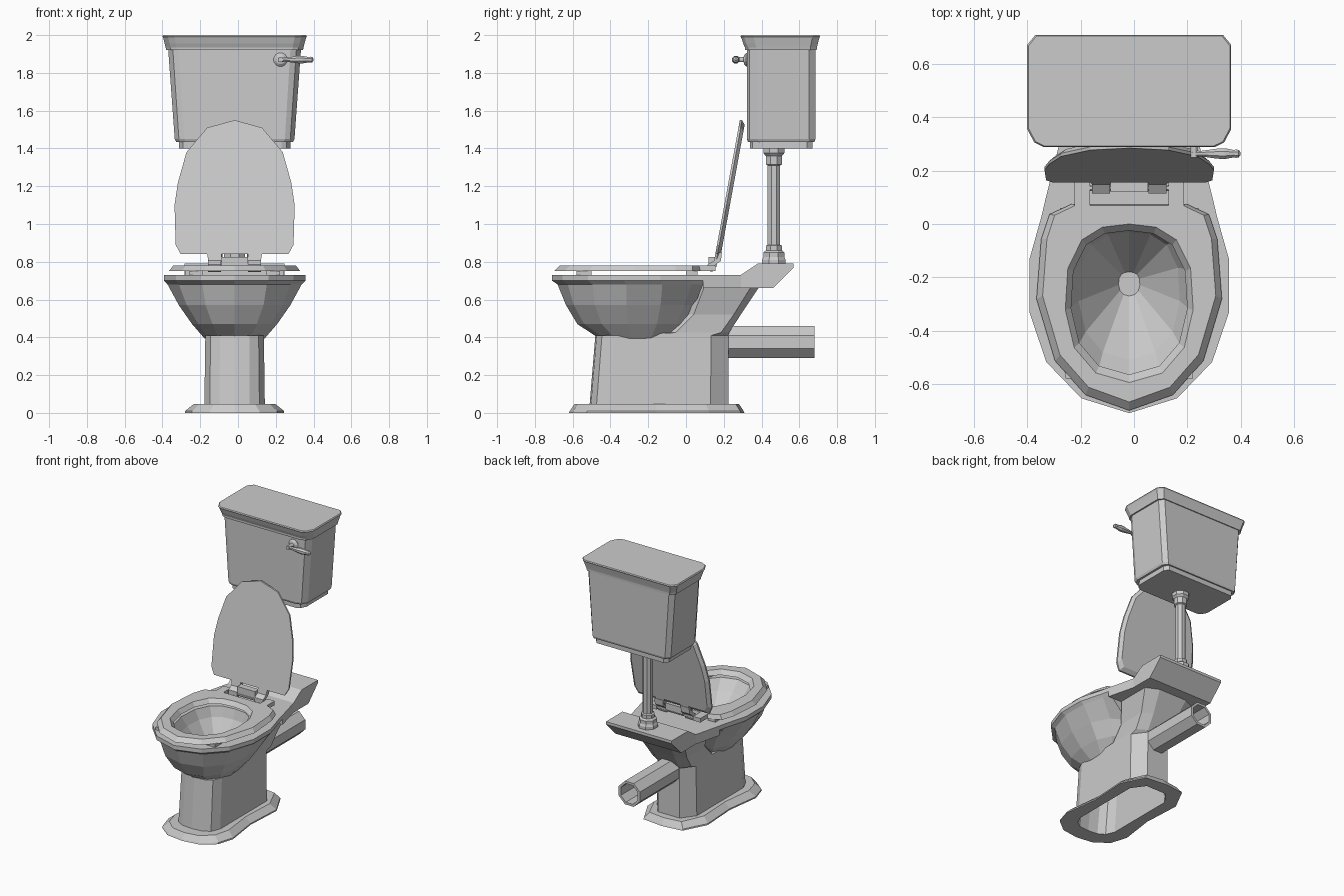
import bpy, bmesh, math
from mathutils import Vector

CX = -0.018  # symmetry plane (the lever shifts the bounds)


def loft(name, rings, caps=True, closed=False):
    bm = bmesh.new()
    rows = [[bm.verts.new(p) for p in r] for r in rings]
    pairs = list(zip(rows, rows[1:])) + ([(rows[-1], rows[0])] if closed else [])
    for a, b in pairs:
        n = len(a)
        for i in range(n):
            bm.faces.new((a[i], a[(i + 1) % n], b[(i + 1) % n], b[i]))
    if caps and not closed:
        bm.faces.new(rows[0])
        bm.faces.new(rows[-1])
    bmesh.ops.recalc_face_normals(bm, faces=bm.faces)
    me = bpy.data.meshes.new(name)
    bm.to_mesh(me)
    bm.free()
    ob = bpy.data.objects.new(name, me)
    bpy.context.collection.objects.link(ob)
    return ob


def mirror(half):
    # half outline from x=0 to x=0, completed on the left side
    return half + [(-x, y) for x, y in half[-2:0:-1]]


def ring(half, z, hw, yf, yb):
    return [(CX + x * hw, yf + t * (yb - yf), z) for x, t in mirror(half)]


def box(name, x0, x1, y0, y1, z0, z1):
    sq = [(x0, y0), (x1, y0), (x1, y1), (x0, y1)]
    return loft(name, [[(x, y, z) for x, y in sq] for z in (z0, z1)])


def lathe(name, prof, origin, axis, n=8):
    # prof: (radius, distance along axis)
    o, rings = Vector(origin), []
    for r, d in prof:
        row = []
        for i in range(n):
            a = 2 * math.pi * (i + .5) / n
            u, v = r * math.cos(a), r * math.sin(a)
            p = {'x': (d, u, v), 'y': (u, d, v), 'z': (u, v, d)}[axis]
            row.append(o + Vector(p))
        rings.append(row)
    return loft(name, rings)


# Pedestal with spreading foot, hollow underneath
PED = [(0, 0), (.5, .01), (.82, .05), (1, .14), (1, .5), (1, .87), (.55, 1), (0, 1)]
FOOT = [(0, 0), (.5, .02), (.86, .1), (1, .23), (.87, .5), (.93, .8), (.6, .98), (0, 1)]
loft("pedestal", [
    ring(PED, .36, .14, -.45, .20), ring(PED, 0, .15, -.50, .21),
    ring(FOOT, 0, .262, -.62, .31), ring(FOOT, .01, .262, -.615, .305),
    ring(FOOT, .048, .215, -.59, .28), ring(PED, .048, .16, -.51, .225),
    ring(PED, .41, .155, -.48, .225), ring(PED, .425, .155, -.10, .228),
    ring(PED, .52, .165, 0, .29), ring(PED, .67, .21, .05, .39)])

# Bowl: outer shell, rim and inner basin
RIM = [(0, 0), (.48, .07), (.83, .24), (1, .475), (1, .72), (.88, .92), (.84, 1), (0, 1)]
RND = [(0, 0), (.52, .06), (.86, .22), (1, .46), (.96, .72), (.74, .9), (.42, .98), (0, 1)]
loft("bowl", [
    ring(RND, .37, .10, -.34, -.14), ring(RND, .395, .16, -.46, -.08),
    ring(RND, .47, .225, -.575, .01), ring(RND, .57, .295, -.635, .06),
    ring(RIM, .68, .355, -.68, .09), ring(RIM, .70, .375, -.71, .09),
    ring(RIM, .73, .375, -.71, .09), ring(RND, .73, .22, -.575, -.01),
    ring(RND, .66, .19, -.51, -.03), ring(RND, .43, .04, -.27, -.18)])

# Rear shelf, stepped up behind the lid
loft("rear_shelf", [[(CX + sx * hw, y, z) for sx, z in ((-1, b), (1, b), (1, t), (-1, t))]
     for y, hw, b, t in ((.09, .315, .66, .73), (.29, .265, .66, .73), (.38, .265, .66, .79),
                         (.46, .265, .66, .79), (.57, .265, .77, .79))])

# Waste pipe with open end
lathe("waste_pipe", [(.092, .12), (.092, .68), (.074, .68), (.074, .3)], (CX, 0, .375), 'y')

# Seat ring with bevelled edge, tabs and bumpers
SEAT = [(0, 0), (.47, .075), (.8, .24), (1, .54), (.95, .83), (.86, .95), (.62, 1), (0, 1)]
loft("seat", [
    ring(SEAT, .75, .348, -.70, .075), ring(SEAT, .78, .325, -.668, .07),
    ring(RND, .78, .24, -.595, 0), ring(RND, .75, .218, -.565, -.025)], closed=True)
for s, side in ((-1, "left"), (1, "right")):
    def span(a, b):
        return sorted((CX + s * a, CX + s * b))
    box(side + "_seat_tab", *span(.148, .206), .05, .155, .75, .78)
    box(side + "_front_bumper", *span(.17, .24), -.58, -.50, .728, .752)
    box(side + "_rear_bumper", *span(.2, .26), 0, .06, .728, .752)
    # Angled lid hinge arms
    x0, x1 = span(.072, .14)
    sect = [(.115, .755), (.14, .745), (.15, .78), (.185, .805), (.19, .85), (.165, .85), (.155, .81), (.115, .785)]
    loft(side + "_hinge_arm", [[(x, y, z) for y, z in sect] for x in (x0, x1)])
lathe("hinge_rod", [(.013, -.205), (.013, .205)], (CX, .135, .765), 'x')
box("hinge_plate", CX - .07, CX + .07, .12, .165, .775, .825)

# Raised lid, leaning back, bevelled on the rear
LID = [(0, 1.55), (.145, 1.51), (.255, 1.38), (.3, 1.22), (.318, 1.1), (.312, .89),
       (.285, .84), (.145, .84), (.138, .80), (.07, .80), (.07, .84), (0, .84)]


def lid_ring(s, off):
    return [(CX + x * s, .155 + (1.19 + (z - 1.19) * s - .84) * .183 + off, 1.19 + (z - 1.19) * s)
            for x, z in mirror(LID)]


loft("lid", [lid_ring(1, 0), lid_ring(1, .012), lid_ring(.93, .03)])

# Cistern body, base and moulded cover
TANK = [(0, 0), (.84, 0), (.93, .04), (1, .16), (1, .91), (.92, 1), (0, 1)]
loft("cistern", [
    ring(TANK, 1.40, .295, .34, .67), ring(TANK, 1.435, .295, .34, .67),
    ring(TANK, 1.435, .31, .328, .68), ring(TANK, 1.45, .317, .322, .685),
    ring(TANK, 1.93, .352, .322, .685)])
loft("cistern_cover", [
    ring(TANK, 1.92, .362, .313, .692), ring(TANK, 1.935, .365, .312, .693),
    ring(TANK, 1.955, .37, .303, .698), ring(TANK, 1.985, .378, .293, .706),
    ring(TANK, 1.993, .383, .289, .71), ring(TANK, 2.0, .378, .293, .706)])

# Flush pipe with collars
lathe("flush_pipe", [
    (.068, .78), (.068, .81), (.06, .825), (.06, .85), (.046, .86), (.046, .885), (.035, .89),
    (.035, 1.31), (.046, 1.315), (.046, 1.36), (.06, 1.375), (.06, 1.41)], (CX, .465, 0), 'z')

# Flush lever: rosette, stem and tapered grip
lathe("lever_rosette", [(.037, .33), (.037, .318), (.025, .308), (.014, .305), (.014, .25)], (.225, 0, 1.87), 'y', 12)
lathe("lever_grip", [(.010, .213), (.014, .22), (.011, .25), (.02, .31), (.022, .34), (.015, .375),
                     (.017, .382), (.015, .393), (.006, .40)], (0, .264, 1.87), 'x')
